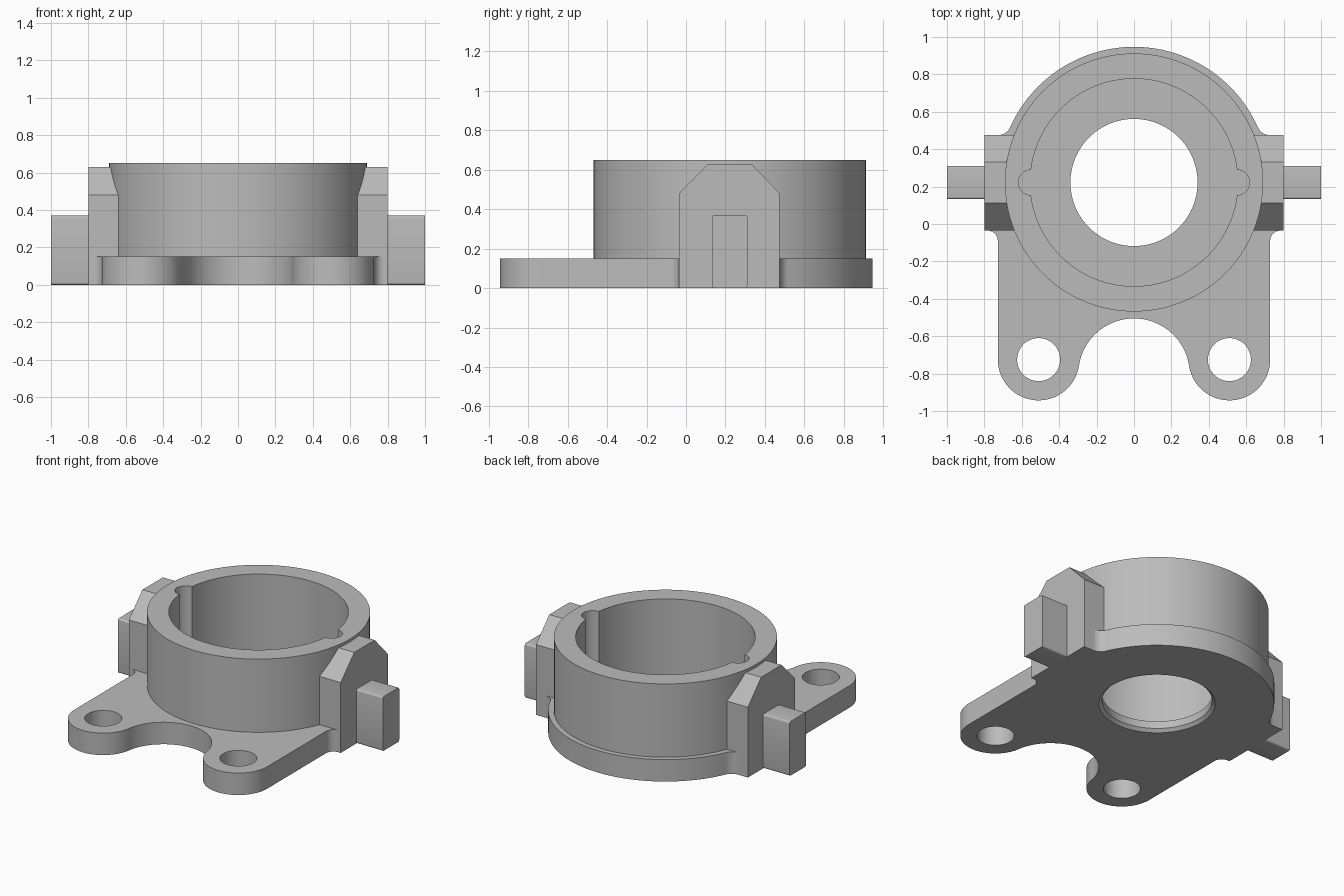
import bpy
import bmesh
from math import cos, sin, radians, sqrt, atan2, degrees

if "Cube" in bpy.data.objects:
    bpy.data.objects.remove(bpy.data.objects["Cube"])

grey = bpy.data.materials.new("light grey metal")
grey.use_nodes = True
COLOUR = (0.5, 0.5, 0.5, 1)
grey.diffuse_color = COLOUR
grey.node_tree.nodes["Principled BSDF"].inputs["Base Color"].default_value = COLOUR

CY = 0.222          # y of the collar axis
PLATE_TOP, TOP = 0.15, 0.65
FLOOR = 0.07        # seat at the bottom of the bore


def arc(cx, cy, r, a0, a1, n):
    """Points along an arc, angles in degrees."""
    angles = [radians(a0 + (a1 - a0) * i / n) for i in range(n + 1)]
    return [(cx + r * cos(a), cy + r * sin(a)) for a in angles]


def circle(cx, cy, r, n=48):
    return arc(cx, cy, r, 0, 360, n)[:-1]


def finish(name, bm):
    bmesh.ops.remove_doubles(bm, verts=bm.verts, dist=1e-5)
    bmesh.ops.recalc_face_normals(bm, faces=bm.faces)
    mesh = bpy.data.meshes.new(name)
    bm.to_mesh(mesh)
    bm.free()
    mesh.materials.append(grey)
    ob = bpy.data.objects.new(name, mesh)
    bpy.context.collection.objects.link(ob)
    return ob


def prism(name, outline, h0, h1, along_x=False):
    """Extrude an outline along z, or a (y, z) outline along x."""
    bm = bmesh.new()

    def place(p, h):
        return (h, p[0], p[1]) if along_x else (p[0], p[1], h)

    low = [bm.verts.new(place(p, h0)) for p in outline]
    high = [bm.verts.new(place(p, h1)) for p in outline]
    bm.faces.new(low[::-1])
    bm.faces.new(high)
    for i in range(len(low)):
        j = (i + 1) % len(low)
        bm.faces.new((low[i], low[j], high[j], high[i]))
    return finish(name, bm)


def lathe(name, profile, n=96):
    """Turn a closed (radius, z) profile around the collar axis."""
    bm = bmesh.new()
    rings = [[bm.verts.new((x, y, z)) for x, y in circle(0, CY, r, n)]
             for r, z in profile]
    bm.faces.new(rings[0])
    bm.faces.new(rings[-1])
    for a, b in zip(rings, rings[1:]):
        for i in range(n):
            j = (i + 1) % n
            bm.faces.new((a[i], a[j], b[j], b[i]))
    return finish(name, bm)


def cut(ob, cutters):
    bpy.context.view_layer.objects.active = ob
    for cutter in cutters:
        mod = ob.modifiers.new("cut", 'BOOLEAN')
        mod.operation = 'DIFFERENCE'
        mod.solver = 'EXACT'
        mod.object = cutter
        bpy.ops.object.modifier_apply(modifier=mod.name)


def smooth(ob):
    bpy.ops.object.select_all(action='DESELECT')
    ob.select_set(True)
    bpy.context.view_layer.objects.active = ob
    bpy.ops.object.shade_smooth_by_angle(angle=radians(30))


# Base plate outline, right half from front notch to back, then mirrored
EAR_X, EAR_Y, EAR_R = 0.51, -0.725, 0.218
NOTCH_Y, NOTCH_R = -0.803, 0.298
DISC_R, FILLET = 0.725, 0.07
LUG_X, LUG_FRONT, LUG_BACK = 0.8, -0.035, 0.475
tangent = degrees(atan2(EAR_Y - NOTCH_Y, EAR_X))
fy = LUG_BACK + FILLET
fx = sqrt((DISC_R + FILLET) ** 2 - (fy - CY) ** 2)
back = degrees(atan2(fy - CY, fx))
side = EAR_X + EAR_R
half = arc(0, NOTCH_Y, NOTCH_R, 90, tangent, 24)
half += arc(EAR_X, EAR_Y, EAR_R, 180 + tangent, 360, 32)[1:]
half += arc(side + 0.055, LUG_FRONT - 0.055, 0.055, 180, 90, 8)
half += [(LUG_X, LUG_FRONT), (LUG_X, LUG_BACK)]
half += arc(fx, fy, FILLET, 270, 180 + back, 8)
half += arc(0, CY, DISC_R, back, 90, 28)[1:]
outline = half + [(-x, y) for x, y in half[-2:0:-1]]
plate = prism("base_plate", outline, 0, PLATE_TOP)

# Collar
collar = prism("collar", circle(0, CY, 0.69, 128), PLATE_TOP, TOP)

# Cutters: stepped bore with chamfered mouth, key slots and bolt holes
bore = lathe("bore_cutter", [(0.38, -0.02), (0.34, 0.02), (0.34, FLOOR),
                             (0.555, FLOOR), (0.555, TOP + 0.1)])
slots = [prism("slot_cutter", circle(s * 0.55, CY, 0.068, 32), FLOOR, TOP + 0.1)
         for s in (-1, 1)]
holes = [prism("bolt_hole_cutter", circle(s * EAR_X, EAR_Y, 0.115), -0.1, 0.3)
         for s in (-1, 1)]
cut(plate, [bore] + slots + holes)
cut(collar, [bore] + slots)
for helper in [bore] + slots + holes:
    bpy.data.objects.remove(helper)
smooth(plate)
smooth(collar)

# Side lugs with sloped shoulders, and the pegs that stand out from them
lug_outline = [(LUG_FRONT, 0), (LUG_BACK, 0), (LUG_BACK, 0.48),
               (CY + 0.11, 0.63), (CY - 0.11, 0.63), (LUG_FRONT, 0.48)]
R = 0.012
y0, y1, z1 = 0.133, 0.311, 0.37
peg_outline = (arc(y0 + R, R, R, 180, 270, 4) + arc(y1 - R, R, R, 270, 360, 4)
               + arc(y1 - R, z1 - R, R, 0, 90, 4)
               + arc(y0 + R, z1 - R, R, 90, 180, 4))
for s, word in ((1, "left"), (-1, "right")):
    prism(word + "_lug", lug_outline, s * 0.632, s * LUG_X, True)
    smooth(prism(word + "_peg", peg_outline, s * LUG_X, s * 1.0, True))
